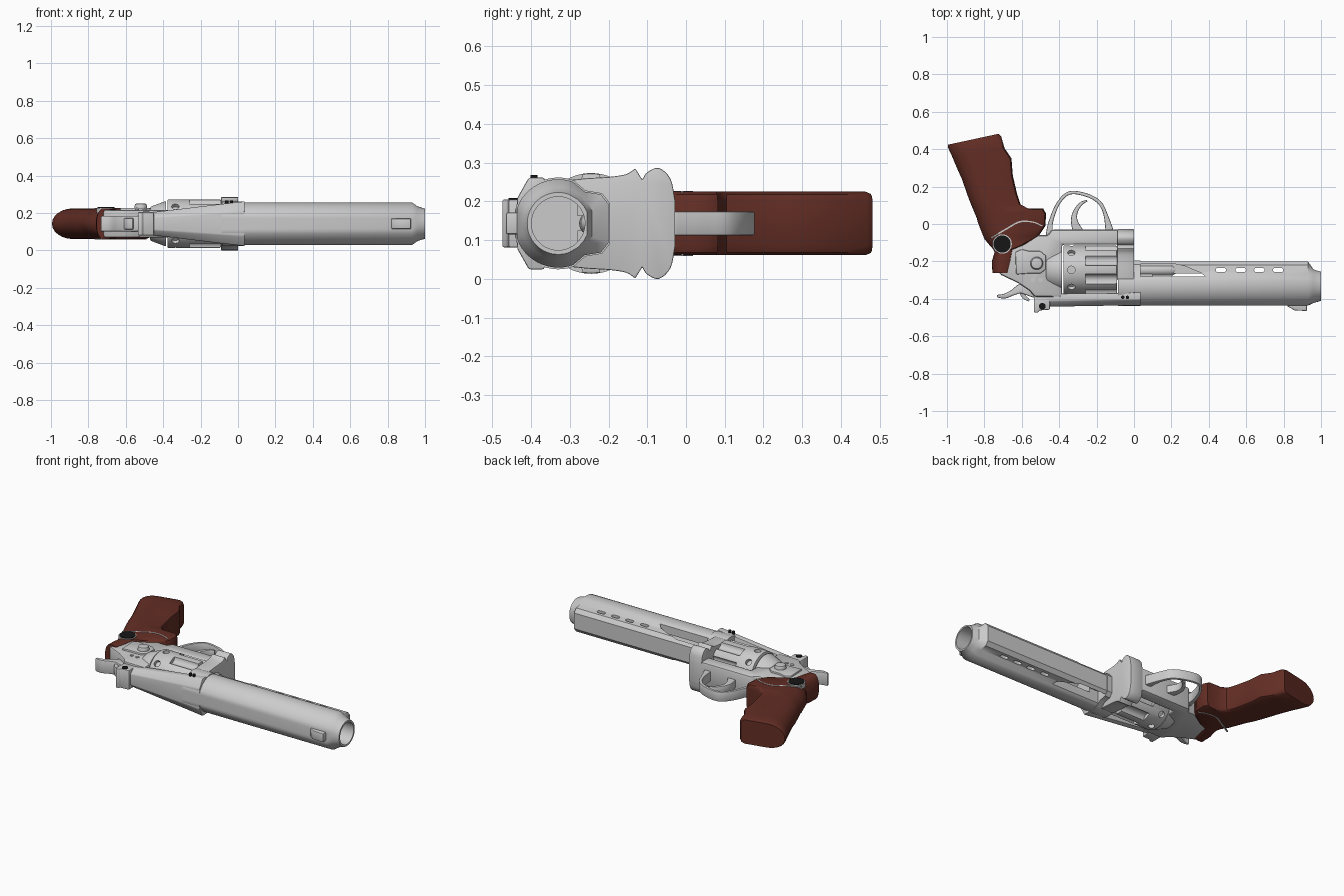
import bpy, bmesh, math
from mathutils import Vector, Matrix

if "Cube" in bpy.data.objects:
    bpy.data.objects.remove(bpy.data.objects["Cube"])

ZC = 0.143          # mid-plane of the revolver lying on its side
AXIS = -0.33        # y of the barrel axis


def material(name, rgb):
    m = bpy.data.materials.new(name)
    m.diffuse_color = (*rgb, 1)
    m.use_nodes = True
    m.node_tree.nodes["Principled BSDF"].inputs["Base Color"].default_value = m.diffuse_color
    return m


STEEL = material("brushed_steel", (0.60, 0.60, 0.60))
WOOD = material("red_brown_wood", (0.125, 0.027, 0.018))
BLACK = material("black", (0.008, 0.008, 0.008))


def finish(bm, name, mat, bevel=0, angle=35):
    bmesh.ops.recalc_face_normals(bm, faces=bm.faces)
    me = bpy.data.meshes.new(name)
    bm.to_mesh(me)
    bm.free()
    ob = bpy.data.objects.new(name, me)
    bpy.context.collection.objects.link(ob)
    me.materials.append(mat)
    bpy.ops.object.select_all(action='DESELECT')
    ob.select_set(True)
    bpy.context.view_layer.objects.active = ob
    if bevel:
        b = ob.modifiers.new("bevel", 'BEVEL')
        b.width, b.segments, b.limit_method = bevel, 2, 'ANGLE'
        bpy.ops.object.modifier_apply(modifier="bevel")
    bpy.ops.object.shade_smooth_by_angle(angle=math.radians(angle))
    return ob


def add_prism(bm, pts, z0, z1):
    lo = [bm.verts.new((x, y, z0)) for x, y in pts]
    hi = [bm.verts.new((x, y, z1)) for x, y in pts]
    bm.faces.new(lo)
    bm.faces.new(hi)
    for i in range(len(pts)):
        j = (i + 1) % len(pts)
        bm.faces.new((lo[i], lo[j], hi[j], hi[i]))


def prism(name, pts, z0, z1, mat=STEEL, bevel=0.0):
    bm = bmesh.new()
    add_prism(bm, pts, z0, z1)
    return finish(bm, name, mat, bevel)


def loft(name, rings, mat=STEEL, bevel=0.0, angle=35):
    bm = bmesh.new()
    vs = [[bm.verts.new(p) for p in r] for r in rings]
    n = len(rings[0])
    for a, b in zip(vs, vs[1:]):
        for i in range(n):
            bm.faces.new((a[i], a[(i + 1) % n], b[(i + 1) % n], b[i]))
    bm.faces.new(vs[0])
    bm.faces.new(vs[-1])
    return finish(bm, name, mat, bevel, angle)


def add_rod(bm, a, b, r1, r2=None, seg=32):
    a, b = Vector(a), Vector(b)
    d = b - a
    rot = d.to_track_quat('Z', 'Y').to_matrix().to_4x4()
    bmesh.ops.create_cone(bm, cap_ends=True, segments=seg, radius1=r1, radius2=r1 if r2 is None else r2,
                          depth=d.length, matrix=Matrix.Translation((a + b) / 2) @ rot)


def rod(name, a, b, r1, r2=None, mat=STEEL, bevel=0, seg=32):
    bm = bmesh.new()
    add_rod(bm, a, b, r1, r2, seg)
    return finish(bm, name, mat, bevel)


def cut(ob, bm):
    cutter = finish(bm, "cutter", STEEL)
    cutter.hide_render = True
    bpy.context.view_layer.objects.active = ob
    m = ob.modifiers.new("cut", 'BOOLEAN')
    m.operation, m.solver, m.object = 'DIFFERENCE', 'EXACT', cutter
    bpy.ops.object.modifier_apply(modifier="cut")
    bpy.data.objects.remove(cutter)
    ob.select_set(True)
    bpy.ops.object.shade_smooth_by_angle(angle=math.radians(35))


def smooth_path(p, n=6):
    p = [Vector(q) for q in p]
    p = [2 * p[0] - p[1]] + p + [2 * p[-1] - p[-2]]
    out = []
    for a, b, c, d in zip(p, p[1:], p[2:], p[3:]):
        for k in range(n):
            t = k / n
            out.append(0.5 * (2 * b + (c - a) * t + (2 * a - 5 * b + 4 * c - d) * t * t
                              + (3 * b - a - 3 * c + d) * t ** 3))
    return out + [p[-2]]


def ribbon(name, pts, hz, mat=STEEL, bevel=0.0, zc=ZC):
    """Bar along a smooth path of (x, y, half thickness)."""
    path = smooth_path(pts)
    left, right = [], []
    for i, p in enumerate(path):
        d = (path[min(i + 1, len(path) - 1)] - path[max(i - 1, 0)]).xy.normalized()
        n = Vector((-d.y, d.x)) * p.z
        left.append(p.xy + n)
        right.append(p.xy - n)
    return prism(name, left + right[::-1], zc - hz, zc + hz, mat, bevel)


# barrel: flat-topped round body with a narrower lug along the underside
half = [(0.114 * math.cos(a), 0.114 * math.sin(a))
        for a in [math.radians(180 - 110 * i / 16) for i in range(17)]]
half = [(max(y, -0.106), z) for y, z in half] + [(0.068, 0.082), (0.11, 0.075), (0.13, 0.05)]
sect = half + [(y, -z) for y, z in half[:0:-1]]


def barrel_ring(x, r=None):
    pts = []
    for y, z in sect:
        k = r / math.hypot(y, z) if r else 1
        pts.append((x, AXIS + y * k, ZC + z * k))
    return pts


barrel = loft("barrel", [barrel_ring(0.0), barrel_ring(0.93), barrel_ring(0.96, 0.093), barrel_ring(1.0, 0.08)])
bm = bmesh.new()
add_rod(bm, (0.1, AXIS, ZC), (1.1, AXIS, ZC), 0.069, seg=48)
cut(barrel, bm)
bm = bmesh.new()
for x in (0.465, 0.57, 0.67, 0.77):                       # vent slots
    slot = [(x + s * 0.017 + 0.011 * math.cos(a), -0.246 + 0.011 * math.sin(a))
            for s, a0 in ((1, -90), (-1, 90)) for a in [math.radians(a0 + 30 * k) for k in range(7)]]
    add_prism(bm, slot, -0.1, 0.4)
recess = [(-0.05, -0.214), (0.22, -0.214), (0.27, -0.225), (0.36, -0.262), (0.38, -0.28), (-0.05, -0.28)]
add_prism(bm, recess, ZC + 0.02, 0.4)                     # ejector rod recesses
add_prism(bm, recess, -0.1, ZC - 0.02)
cut(barrel, bm)
rod("ejector_rod", (0.0, -0.246, ZC), (0.21, -0.246, ZC), 0.03, bevel=0.006)
rod("ejector_rod_tip", (0.2, -0.246, ZC), (0.235, -0.246, ZC), 0.03, 0.014, bevel=0.005)
prism("front_sight", [(0.82, -0.42), (0.82, -0.44), (0.86, -0.462), (0.925, -0.465), (0.925, -0.42)],
      ZC - 0.028, ZC + 0.028, bevel=0.005)

# frame: rear and underside as one plate
prism("frame", [(-0.72, -0.15), (-0.6, -0.06), (-0.46, -0.06), (-0.44, -0.03), (-0.06, -0.03), (-0.06, -0.11),
                (-0.385, -0.11), (-0.385, -0.39), (-0.53, -0.39), (-0.56, -0.355), (-0.62, -0.315), (-0.72, -0.268)],
      ZC - 0.074, ZC + 0.074, bevel=0.012)


# top strap, widening toward the barrel
def strap_ring(x, h, y0, y1):
    return [(x, y, ZC + z) for y, z in ((y1, -h), (y0 + 0.03, -h), (y0, -h * 0.55),
                                        (y0, h * 0.55), (y0 + 0.03, h), (y1, h))]


loft("top_strap", [strap_ring(-0.52, 0.06, -0.435, -0.372), strap_ring(-0.45, 0.062, -0.442, -0.372),
                   strap_ring(-0.1, 0.104, -0.436, -0.37), strap_ring(0.035, 0.119, -0.436, -0.365)], bevel=0.005)
loft("barrel_collar", [[(x, AXIS + y * 1.03, ZC + z * 1.04) for y, z in sect] for x in (-0.085, 0.035)])

# flared yoke block in front of the cylinder
side = smooth_path([(-0.028, 0.06), (-0.04, 0.115), (-0.07, 0.143), (-0.1, 0.132), (-0.113, 0.113)], 4)
side += smooth_path([(-0.131, 0.142), (-0.155, 0.127), (-0.2, 0.12), (-0.25, 0.117), (-0.3, 0.112)], 3)
yoke = [(p.x, p.y) for p in side]
yoke += [(y, -z) for y, z in yoke[::-1]]
loft("yoke_block", [[(x, y, ZC + z) for y, z in yoke] for x in (-0.09, 0.0)], bevel=0.004)

# rear sight
prism("rear_sight", [(-0.535, -0.385), (-0.535, -0.472), (-0.515, -0.475), (-0.505, -0.462), (-0.45, -0.458),
                     (-0.45, -0.385)], ZC - 0.062, ZC + 0.062, bevel=0.005)

# eight-chamber cylinder with flutes and stop notches
CY = -0.245
drum = rod("cylinder", (-0.378, CY, ZC), (-0.092, CY, ZC), 0.13, bevel=0.007, seg=96)
bm = bmesh.new()
for k in range(8):
    a = math.radians(22.5 + 45 * k)
    d = Vector((0, math.cos(a), math.sin(a)))
    c = Vector((0, CY, ZC)) + d * 0.139
    add_rod(bm, c + Vector((-0.26, 0, 0)), c + Vector((0, 0, 0)), 0.031, seg=24)
    a += math.radians(22.5)
    d = Vector((0, math.cos(a), math.sin(a)))
    c = Vector((-0.335, CY, ZC))
    add_rod(bm, c + d * 0.108, c + d * 0.16, 0.02, seg=16)
cut(drum, bm)
rod("recoil_shield", (-0.47, CY, ZC), (-0.384, CY, ZC), 0.09, 0.122, bevel=0.008, seg=48)

# trigger guard and trigger
ribbon("trigger_guard", [(-0.452, -0.06, 0.02), (-0.445, 0.01, 0.012), (-0.405, 0.11, 0.009), (-0.345, 0.166, 0.009),
                         (-0.255, 0.155, 0.009), (-0.185, 0.115, 0.010), (-0.152, 0.05, 0.011),
                         (-0.13, -0.04, 0.022)], 0.031, bevel=0.005)
ribbon("trigger", [(-0.25, 0.125, 0.005), (-0.285, 0.107, 0.009), (-0.315, 0.06, 0.013), (-0.318, 0.01, 0.019),
                   (-0.29, -0.06, 0.03)], 0.025, bevel=0.005)

# hammer with curved spur
ribbon("hammer", [(-0.733, -0.386, 0.007), (-0.69, -0.385, 0.013), (-0.645, -0.365, 0.016), (-0.6, -0.345, 0.028),
                  (-0.53, -0.35, 0.045)], 0.042, bevel=0.006)
ribbon("hammer_heel", [(-0.56, -0.41, 0.006), (-0.59, -0.385, 0.012), (-0.6, -0.34, 0.02)], 0.03, bevel=0.004)

# cylinder latch, screws and pins
prism("latch_plate", [(-0.635, -0.15), (-0.6, -0.135), (-0.56, -0.145), (-0.5, -0.145), (-0.47, -0.17),
                      (-0.47, -0.24), (-0.5, -0.265), (-0.57, -0.265), (-0.63, -0.27)], 0.205, 0.228, bevel=0.006)
rod("latch_button", (-0.52, -0.21, 0.22), (-0.52, -0.21, 0.25), 0.036, 0.03, bevel=0.005)
for i, (x, y) in enumerate([(-0.54, -0.3), (-0.5, -0.3)]):
    rod(f"frame_pin_{i}", (x, y, 0.2), (x, y, 0.221), 0.011, seg=16)
rod("sight_screw", (-0.49, -0.44, 0.2), (-0.49, -0.44, 0.209), 0.018, mat=BLACK, seg=20)
for i, x in enumerate((-0.06, -0.035)):
    rod(f"strap_screw_{i}", (x, -0.392, 0.22), (x, -0.392, 0.268), 0.009, mat=BLACK, seg=16)

# grip: rounded back, flatter front, lofted from butt to tang
stations = [((-0.995, 0.424), (-0.725, 0.482)), ((-0.995, 0.41), (-0.71, 0.468)), ((-0.972, 0.36), (-0.692, 0.405)),
            ((-0.947, 0.30), (-0.655, 0.35)), ((-0.92, 0.24), (-0.648, 0.26)), ((-0.885, 0.14), (-0.625, 0.16)),
            ((-0.865, 0.09), (-0.607, 0.105)), ((-0.84, 0.03), (-0.565, 0.082)), ((-0.835, 0.01), (-0.485, 0.082)),
            ((-0.82, -0.03), (-0.47, 0.055)), ((-0.80, -0.08), (-0.474, -0.01)), ((-0.775, -0.11), (-0.51, -0.065)),
            ((-0.757, -0.13), (-0.58, -0.11)), ((-0.745, -0.15), (-0.645, -0.137)), ((-0.76, -0.2), (-0.656, -0.2)),
            ((-0.757, -0.262), (-0.672, -0.262))]
rings = []
for i, (b, f) in enumerate(stations):
    b, f = Vector(b), Vector(f)
    length = (f - b).length
    back, hw = min(0.12, length * 0.4), 0.076 if i == 0 else 0.082
    prof = [(back * (1 - math.cos(t)), hw * math.sin(t)) for t in [math.radians(15 * k) for k in range(7)]]
    prof += [(length - 0.022, hw), (length - 0.007, hw - 0.007), (length, hw - 0.024)]
    prof += [(d, -z) for d, z in prof[:0:-1]]
    u = (f - b).normalized()
    rings.append([(*(b + u * d), ZC + z) for d, z in prof])
loft("grip", rings, WOOD, angle=40)

# light seam line across the grip and round medallion
for s, n in ((1, "upper"), (-1, "lower")):
    ribbon(f"grip_seam_{n}", [(-0.765, -0.075, 0.004), (-0.68, -0.025, 0.004), (-0.61, 0.012, 0.004),
                              (-0.54, 0.01, 0.003), (-0.49, -0.01, 0.003)], 0.003, zc=ZC + s * 0.081)
rod("medallion_rim", (-0.705, -0.107, 0.2), (-0.705, -0.107, 0.228), 0.052)
rod("medallion", (-0.705, -0.107, 0.2), (-0.705, -0.107, 0.232), 0.046, mat=BLACK)
